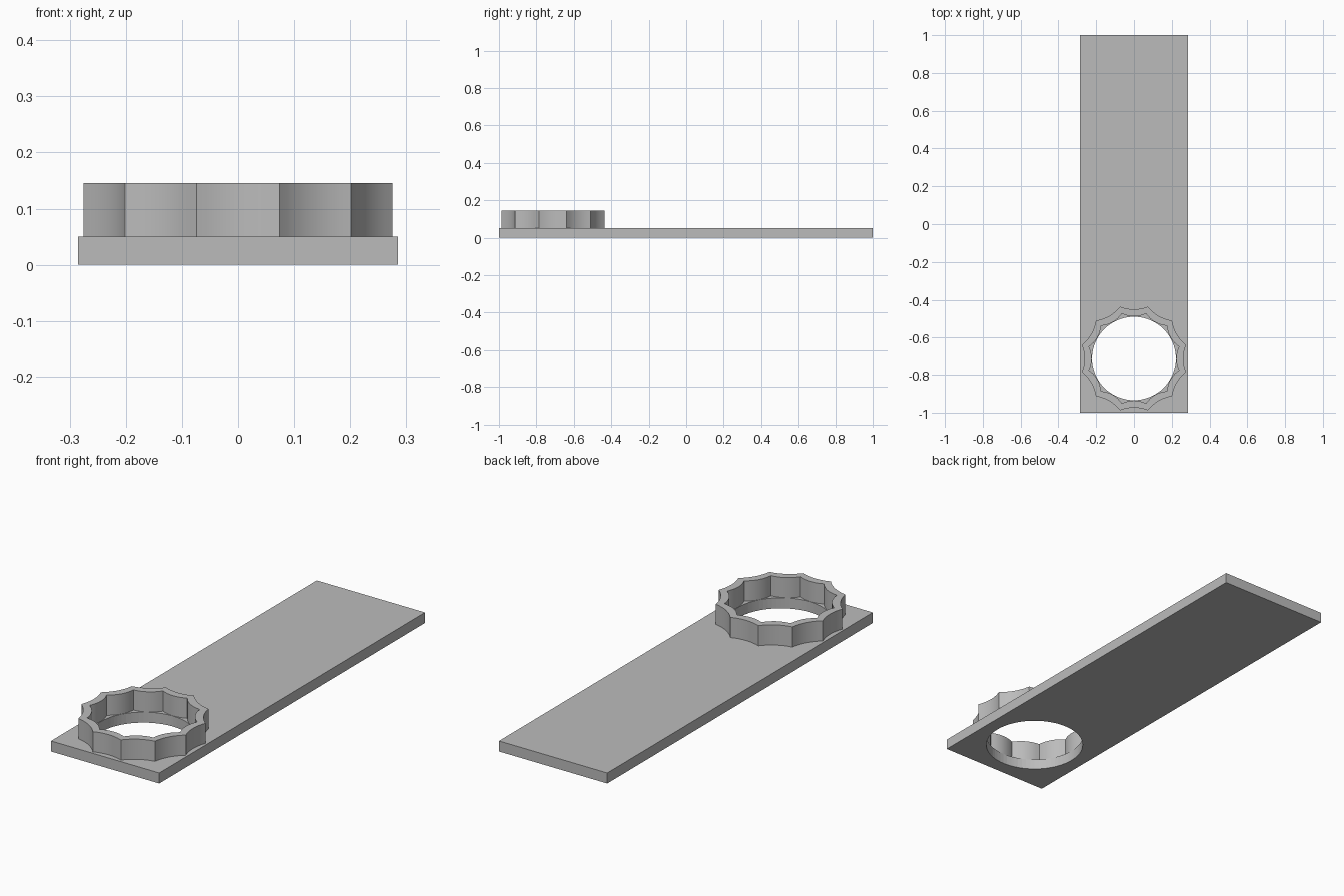
import bpy
import bmesh
from math import sin, cos, pi

cube = bpy.data.objects.get("Cube")
if cube:
    bpy.data.objects.remove(cube)

WIDTH, LENGTH, PLATE_TOP, RING_TOP = 0.57, 2.0, 0.05, 0.146
HOLE_Y, HOLE_R = -0.712, 0.222
LOBES, STEPS = 12, 8

grey = bpy.data.materials.new("plain_grey")
grey.use_nodes = True
colour = (0.5, 0.5, 0.5, 1)
grey.diffuse_color = colour
grey.node_tree.nodes["Principled BSDF"].inputs["Base Color"].default_value = colour


def finish(name, bm):
    bmesh.ops.recalc_face_normals(bm, faces=bm.faces)
    mesh = bpy.data.meshes.new(name)
    bm.to_mesh(mesh)
    bm.free()
    obj = bpy.data.objects.new(name, mesh)
    bpy.context.collection.objects.link(obj)
    mesh.materials.append(grey)
    bpy.ops.object.select_all(action='DESELECT')
    obj.select_set(True)
    bpy.context.view_layer.objects.active = obj
    bpy.ops.object.shade_smooth_by_angle(angle=pi / 9)
    return obj


def scallop(cusp_r, dip):
    """Closed outline of inward-bowed arcs meeting at outward cusps."""
    points = []
    half = pi / LOBES
    for lobe in range(LOBES):
        a = 2 * half * lobe
        for i in range(STEPS):
            t = 2 * i / STEPS - 1
            out = cusp_r * cos(half) - dip * (1 - t * t)
            side = cusp_r * sin(half) * t
            points.append((out * cos(a) - side * sin(a),
                           out * sin(a) + side * cos(a) + HOLE_Y))
    return points


def tube(bm, outer, inner, z0, z1):
    """Extrude the band between two matching outlines."""
    rings = [[bm.verts.new((x, y, z)) for x, y in outline]
             for outline, z in ((outer, z0), (outer, z1), (inner, z1), (inner, z0))]
    n = len(outer)
    for r in range(4):
        a, b = rings[r], rings[(r + 1) % 4]
        for i in range(n):
            j = (i + 1) % n
            bm.faces.new((a[i], a[j], b[j], b[i]))


# Flat plate
bm = bmesh.new()
bmesh.ops.create_cube(bm, size=1)
bmesh.ops.scale(bm, vec=(WIDTH, LENGTH, PLATE_TOP), verts=bm.verts)
bmesh.ops.translate(bm, vec=(0, 0, PLATE_TOP / 2), verts=bm.verts)
plate = finish("plate", bm)

# Round hole through the plate
bpy.ops.mesh.primitive_cylinder_add(vertices=72, radius=HOLE_R, depth=0.4,
                                    location=(0, HOLE_Y, 0))
cutter = bpy.context.object
cutter.name = "hole_cutter"
cutter.data.materials.append(grey)
cut = plate.modifiers.new("hole", 'BOOLEAN')
cut.object = cutter
cut.solver = 'EXACT'
bpy.context.view_layer.objects.active = plate
bpy.ops.object.modifier_apply(modifier=cut.name)
bpy.data.objects.remove(cutter)
bpy.context.view_layer.objects.active = plate
plate.select_set(True)
bpy.ops.object.shade_smooth_by_angle(angle=pi / 9)

# Scalloped collar around the hole
bm = bmesh.new()
tube(bm, scallop(0.285, 0.014), scallop(0.247, 0.015), PLATE_TOP, RING_TOP)
finish("scalloped_collar", bm)
